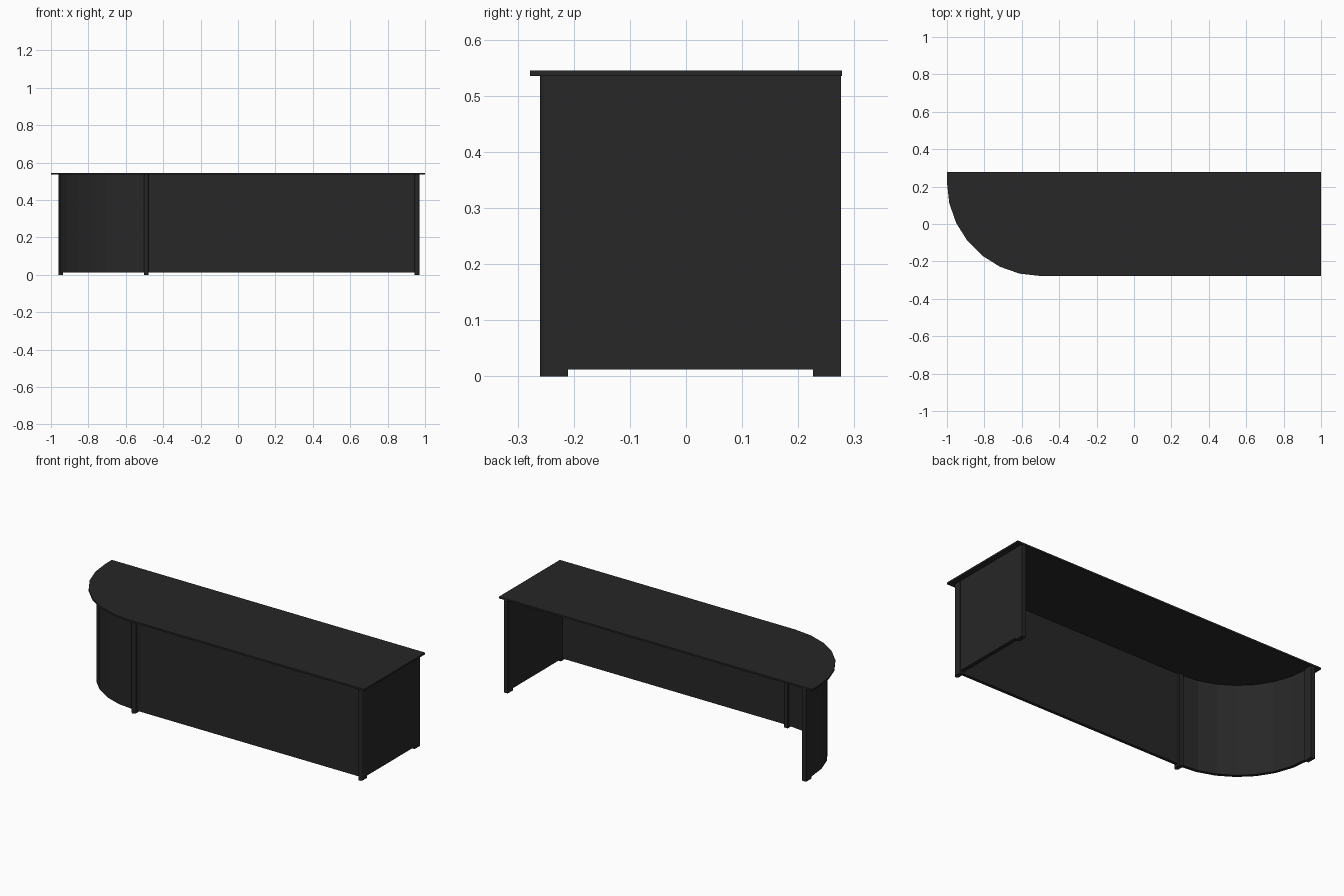
import bpy, bmesh
from math import cos, sin, pi

if "Cube" in bpy.data.objects:
    bpy.data.objects.remove(bpy.data.objects["Cube"])

mat = bpy.data.materials.new("black_laminate")
mat.diffuse_color = (0.02, 0.02, 0.02, 1)
mat.use_nodes = True
mat.node_tree.nodes["Principled BSDF"].inputs["Base Color"].default_value = mat.diffuse_color

CX, CY = -0.5, 0.222      # centre of the rounded corner
BACK = 0.278


def arc(radius, steps=7):
    return [(CX - radius * cos(pi / 2 * i / steps), CY - radius * sin(pi / 2 * i / steps))
            for i in range(steps + 1)]


def prism(name, outline, z0, z1):
    """Extrude a plan outline between two heights."""
    bm = bmesh.new()
    face = bm.faces.new([bm.verts.new((x, y, z0)) for x, y in outline])
    geom = bmesh.ops.extrude_face_region(bm, geom=[face])["geom"]
    bmesh.ops.translate(bm, vec=(0, 0, z1 - z0),
                        verts=[v for v in geom if isinstance(v, bmesh.types.BMVert)])
    bmesh.ops.recalc_face_normals(bm, faces=bm.faces)
    mesh = bpy.data.meshes.new(name)
    bm.to_mesh(mesh)
    bm.free()
    mesh.materials.append(mat)
    obj = bpy.data.objects.new(name, mesh)
    bpy.context.collection.objects.link(obj)
    return obj


def rect(x0, x1, y0, y1):
    return [(x0, y0), (x1, y0), (x1, y1), (x0, y1)]


def post(name, x, front, back, round_front=True):
    """Full-height post, optionally with a rounded front edge."""
    r = 0.0125
    if round_front:
        nose = [(x - r * cos(pi * i / 6), front + r - r * sin(pi * i / 6)) for i in range(7)]
    else:
        nose = [(x - r, front), (x + r, front)]
    prism(name, nose + [(x + r, back), (x - r, back)], 0, 0.535)


# Table top with one rounded corner
prism("table_top", [(-1, BACK)] + arc(0.5) + [(1, -BACK), (1, BACK)], 0.535, 0.545)

# Modesty panels
Z0, Z1 = 0.012, 0.535
prism("front_panel", rect(-0.49, 0.957, -0.24, -0.222), Z0, Z1)
prism("right_panel", rect(0.946, 0.969, -0.23, 0.27), Z0, Z1)
outer = [(CX - 0.46, 0.265)] + arc(0.46)
inner = [(CX - 0.442, 0.265)] + arc(0.442)
prism("curved_panel", outer + inner[::-1], Z0, Z1)

# Posts
post("front_right_post", 0.9575, -0.26, -0.21)
post("middle_post", -0.49, -0.26, -0.21)
post("back_right_post", 0.9575, 0.226, 0.276, False)
post("back_left_post", -0.9475, 0.226, 0.276, False)
